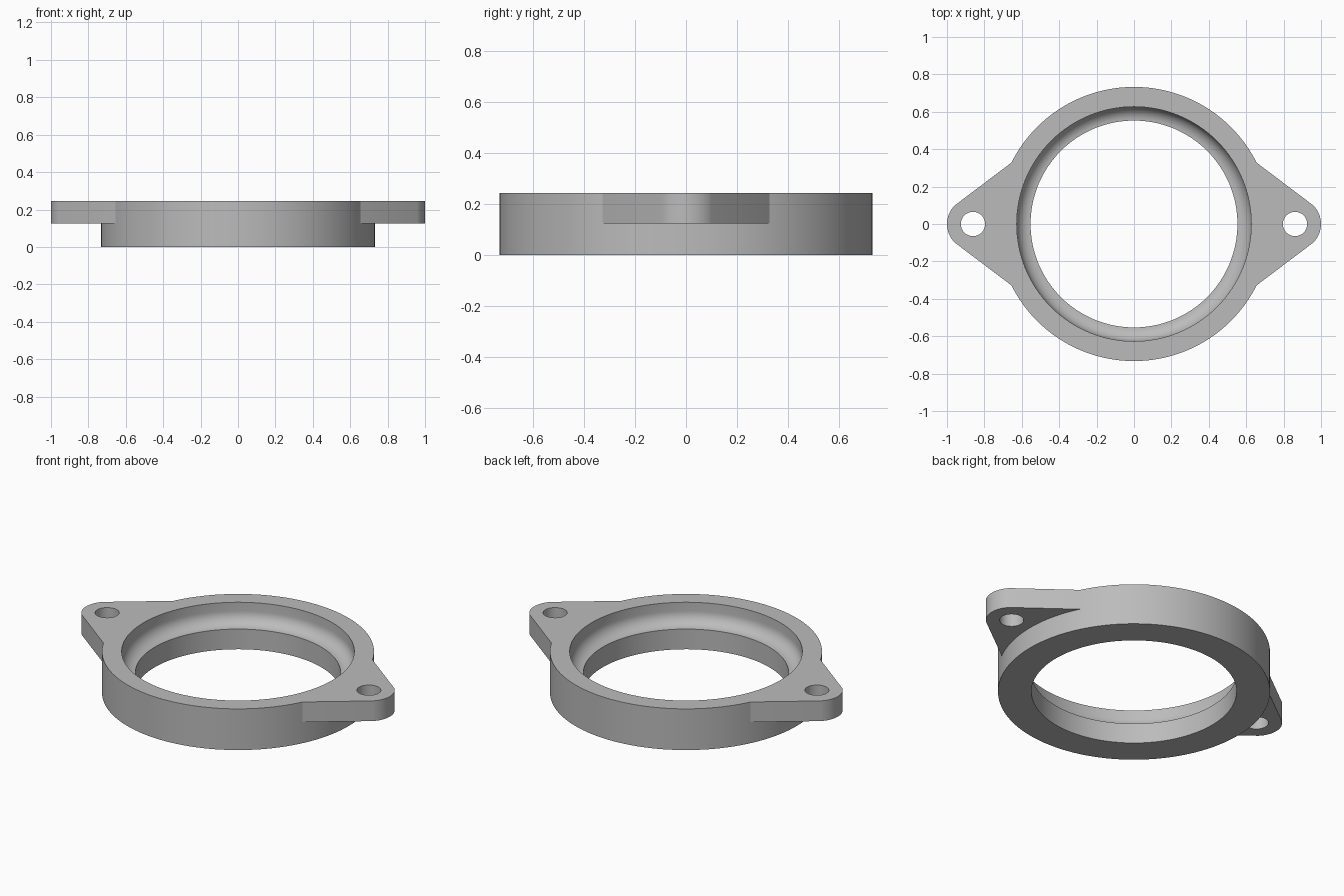
import bpy
import bmesh
from math import sin, cos, pi, radians, atan2

cube = bpy.data.objects.get("Cube")
if cube:
    bpy.data.objects.remove(cube, do_unlink=True)

HEIGHT, EAR_Z = 0.245, 0.125
OUTER, BORE, LIP = 0.733, 0.627, 0.553
FILLET = BORE - LIP
LIP_Z = 0.12
BOLT_X, TIP_R, HOLE_R = 0.861, 0.139, 0.065
SEGMENTS = 128

metal = bpy.data.materials.new("grey metal")
metal.use_nodes = True
grey = (0.5, 0.5, 0.5, 1)
metal.diffuse_color = grey
metal.node_tree.nodes["Principled BSDF"].inputs["Base Color"].default_value = grey


def make_object(name, bm):
    bmesh.ops.recalc_face_normals(bm, faces=bm.faces)
    mesh = bpy.data.meshes.new(name)
    bm.to_mesh(mesh)
    bm.free()
    mesh.materials.append(metal)
    obj = bpy.data.objects.new(name, mesh)
    bpy.context.collection.objects.link(obj)
    return obj


def arc(cx, cy, r, start, end, steps):
    angles = [start + (end - start) * i / steps for i in range(steps + 1)]
    return [(cx + r * cos(a), cy + r * sin(a)) for a in angles]


def lathe(name, profile):
    """Revolve a closed (radius, z) profile around z."""
    bm = bmesh.new()
    rings = []
    for i in range(SEGMENTS):
        a = 2 * pi * i / SEGMENTS
        rings.append([bm.verts.new((r * cos(a), r * sin(a), z)) for r, z in profile])
    n = len(profile)
    for i in range(SEGMENTS):
        here, after = rings[i], rings[(i + 1) % SEGMENTS]
        for j in range(n):
            k = (j + 1) % n
            bm.faces.new((here[j], after[j], after[k], here[k]))
    return make_object(name, bm)


def prism(name, outline, z0, z1):
    """Extrude an (x, y) outline between two heights."""
    bm = bmesh.new()
    face = bm.faces.new([bm.verts.new((x, y, z0)) for x, y in outline])
    top = bmesh.ops.extrude_face_region(bm, geom=[face])["geom"]
    verts = [v for v in top if isinstance(v, bmesh.types.BMVert)]
    bmesh.ops.translate(bm, verts=verts, vec=(0, 0, z1 - z0))
    return make_object(name, bm)


def combine(target, other, operation):
    """Apply a boolean and remove the helper."""
    other.hide_render = True
    mod = target.modifiers.new(operation.lower(), 'BOOLEAN')
    mod.operation, mod.solver, mod.object = operation, 'EXACT', other
    bpy.context.view_layer.objects.active = target
    bpy.ops.object.modifier_apply(modifier=mod.name)
    bpy.data.objects.remove(other, do_unlink=True)


# Ring with a stepped bore and a concave fillet above the inner lip
fillet = arc(LIP, LIP_Z + FILLET, FILLET, -pi / 2, 0, 10)
body = lathe("flange_ring", [(LIP, 0), (OUTER, 0), (OUTER, HEIGHT), (BORE, HEIGHT)] + fillet[::-1])

# Two bolt ears, each tapering from the ring to a rounded tip
corner = atan2(0.328, 0.655)
tip = radians(46)
root = arc(0, 0, 0.7, corner - 0.03, -corner + 0.03, 16)
shoulder = [(OUTER * cos(corner), OUTER * sin(corner))]
ear_outline = ([(x, -y) for x, y in shoulder] + arc(BOLT_X, 0, TIP_R, -tip, tip, 16)
               + shoulder + root)
for side in (1, -1):
    ear = prism("bolt_ear", [(side * x, side * y) for x, y in ear_outline], EAR_Z, HEIGHT)
    combine(body, ear, 'UNION')
    hole = prism("hole_cutter", arc(side * BOLT_X, 0, HOLE_R, 0, 2 * pi, 40)[:-1], 0.05, 0.35)
    combine(body, hole, 'DIFFERENCE')

# Smooth the round walls and keep the machined edges crisp
bpy.ops.object.select_all(action='DESELECT')
body.select_set(True)
bpy.context.view_layer.objects.active = body
bpy.ops.object.shade_smooth_by_angle(angle=radians(30))
